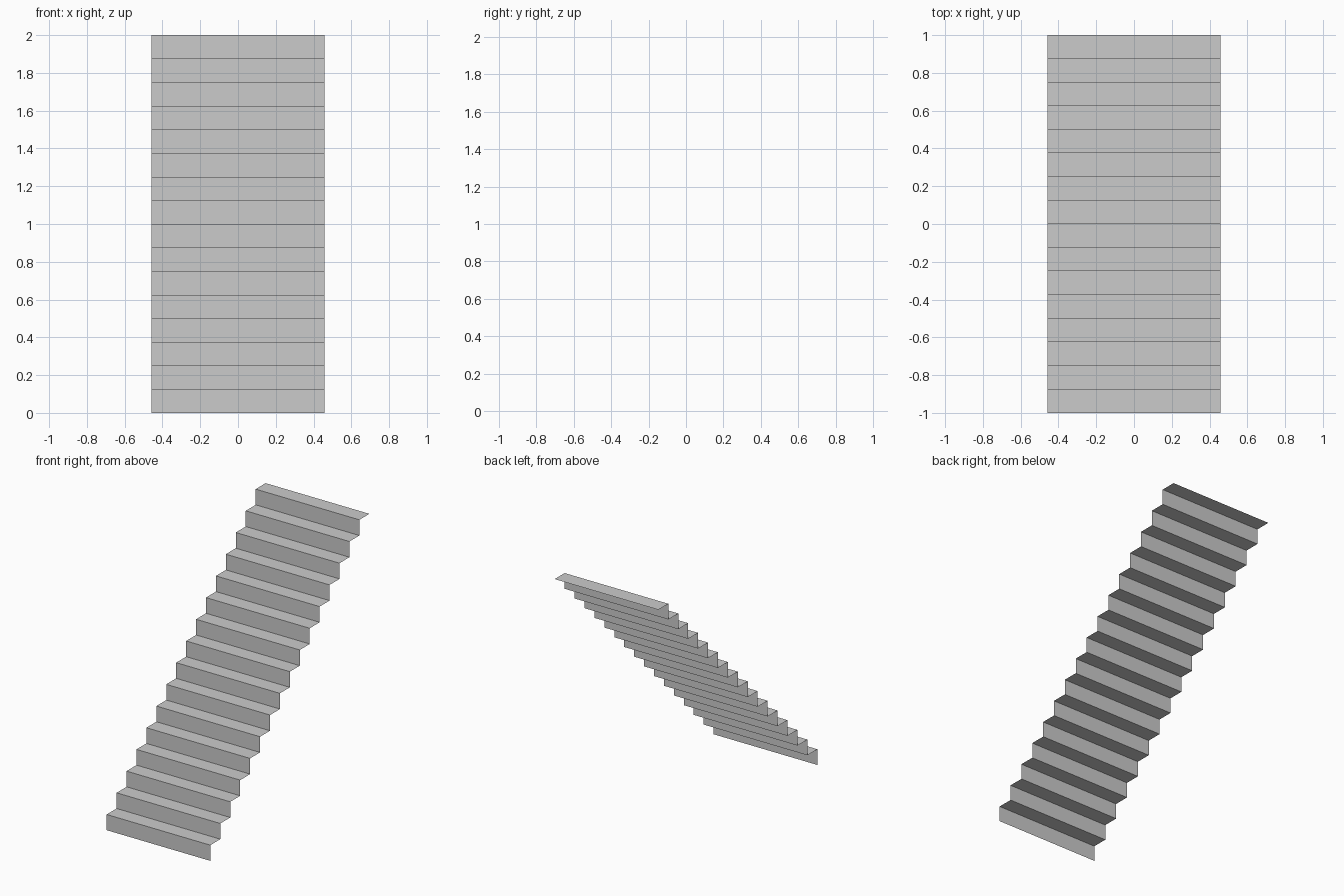
import bpy, bmesh

if "Cube" in bpy.data.objects:
    bpy.data.objects.remove(bpy.data.objects["Cube"])

STEPS = 16
SIZE = 2.0 / STEPS      # rise and run of each step
HALF_W = 0.457

# Side profile of the flight: riser then tread, repeated
profile = [(-1.0, 0.0)]
for i in range(STEPS):
    y, z = -1.0 + i * SIZE, (i + 1) * SIZE
    profile += [(y, z), (y + SIZE, z)]

# Sweep the profile across the width as a thin folded sheet
bm = bmesh.new()
rows = [[bm.verts.new((x, y, z)) for x in (-HALF_W, HALF_W)] for y, z in profile]
for a, b in zip(rows, rows[1:]):
    bm.faces.new((a[0], a[1], b[1], b[0]))

mesh = bpy.data.meshes.new("stair_flight")
bm.to_mesh(mesh)
bm.free()
stairs = bpy.data.objects.new("stair_flight", mesh)
bpy.context.collection.objects.link(stairs)
